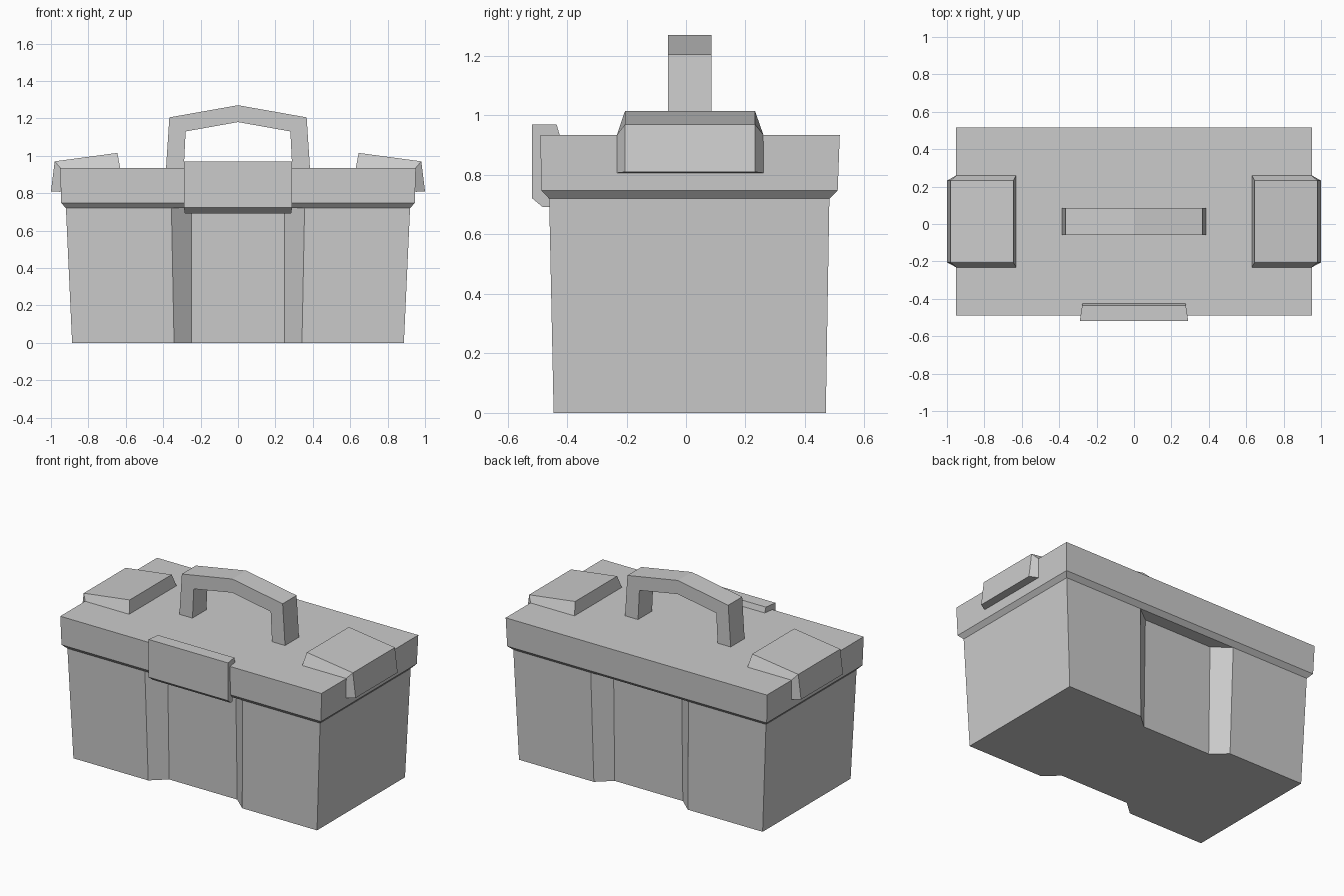
import bpy, bmesh

if "Cube" in bpy.data.objects:
    bpy.data.objects.remove(bpy.data.objects["Cube"])


def loft(name, rings):
    """Join equal-length closed rings with quads and cap both ends."""
    bm = bmesh.new()
    loops = [[bm.verts.new(p) for p in ring] for ring in rings]
    n = len(loops[0])
    for a, b in zip(loops, loops[1:]):
        for i in range(n):
            j = (i + 1) % n
            bm.faces.new((a[i], a[j], b[j], b[i]))
    bm.faces.new(loops[0][::-1])
    bm.faces.new(loops[-1])
    bmesh.ops.recalc_face_normals(bm, faces=bm.faces[:])
    mesh = bpy.data.meshes.new(name)
    bm.to_mesh(mesh)
    bm.free()
    obj = bpy.data.objects.new(name, mesh)
    bpy.context.collection.objects.link(obj)
    return obj


# Tapered body with a recessed channel down the front and back
def body_ring(z, hx, y0, y1, groove):
    d, inner = 0.083, 0.248
    front = [(-hx, y0), (-groove, y0), (-inner, y0 + d),
             (inner, y0 + d), (groove, y0), (hx, y0)]
    back = [(hx, y1), (groove, y1), (inner, y1 - d),
            (-inner, y1 - d), (-groove, y1), (-hx, y1)]
    return [(x, y, z) for x, y in front + back]


loft("body", [body_ring(0, 0.887, -0.445, 0.47, 0.342),
              body_ring(0.72, 0.92, -0.46, 0.482, 0.356)])


# Lid with a bevelled lower edge
def rect(z, hx, y0, y1):
    return [(-hx, y0, z), (hx, y0, z), (hx, y1, z), (-hx, y1, z)]


loft("lid", [rect(0.72, 0.92, -0.46, 0.482),
             rect(0.747, 0.945, -0.486, 0.51),
             rect(0.935, 0.951, -0.49, 0.517)])

# Carrying handle: a peaked arch
arch = [(-0.385, 0.93), (-0.367, 1.205), (0, 1.27), (0.367, 1.205), (0.385, 0.93),
        (0.29, 0.93), (0.28, 1.13), (0, 1.18), (-0.28, 1.13), (-0.29, 0.93)]
loft("handle", [[(x, y, z) for x, z in arch] for y in (-0.06, 0.085)])

# Front latch hooked over the lid edge, slightly wider at the front
hook = [(-0.425, 0.935), (-0.435, 0.97), (-0.518, 0.97), (-0.518, 0.722),
        (-0.482, 0.692), (-0.455, 0.692), (-0.455, 0.725), (-0.48, 0.75), (-0.485, 0.93)]
loft("front_latch", [[(s * (0.275 + (-0.42 - y) * 0.15), y, z) for y, z in hook]
                     for s in (-1, 1)])

# Bevelled end caps wrapped over the lid ends: (base x, z), (outer x, z)
stations = [((0.63, 0.935), (0.645, 1.015)),
            ((0.95, 0.935), (0.98, 0.97)),
            ((0.95, 0.807), (1.0, 0.81))]
cap = loft("end_caps", [[(b[0], -0.232, b[1]), (o[0], -0.205, o[1]),
                         (o[0], 0.232, o[1]), (b[0], 0.26, b[1])]
                        for b, o in stations])
mirror = cap.modifiers.new("mirror", "MIRROR")
mirror.use_axis = (True, False, False)
